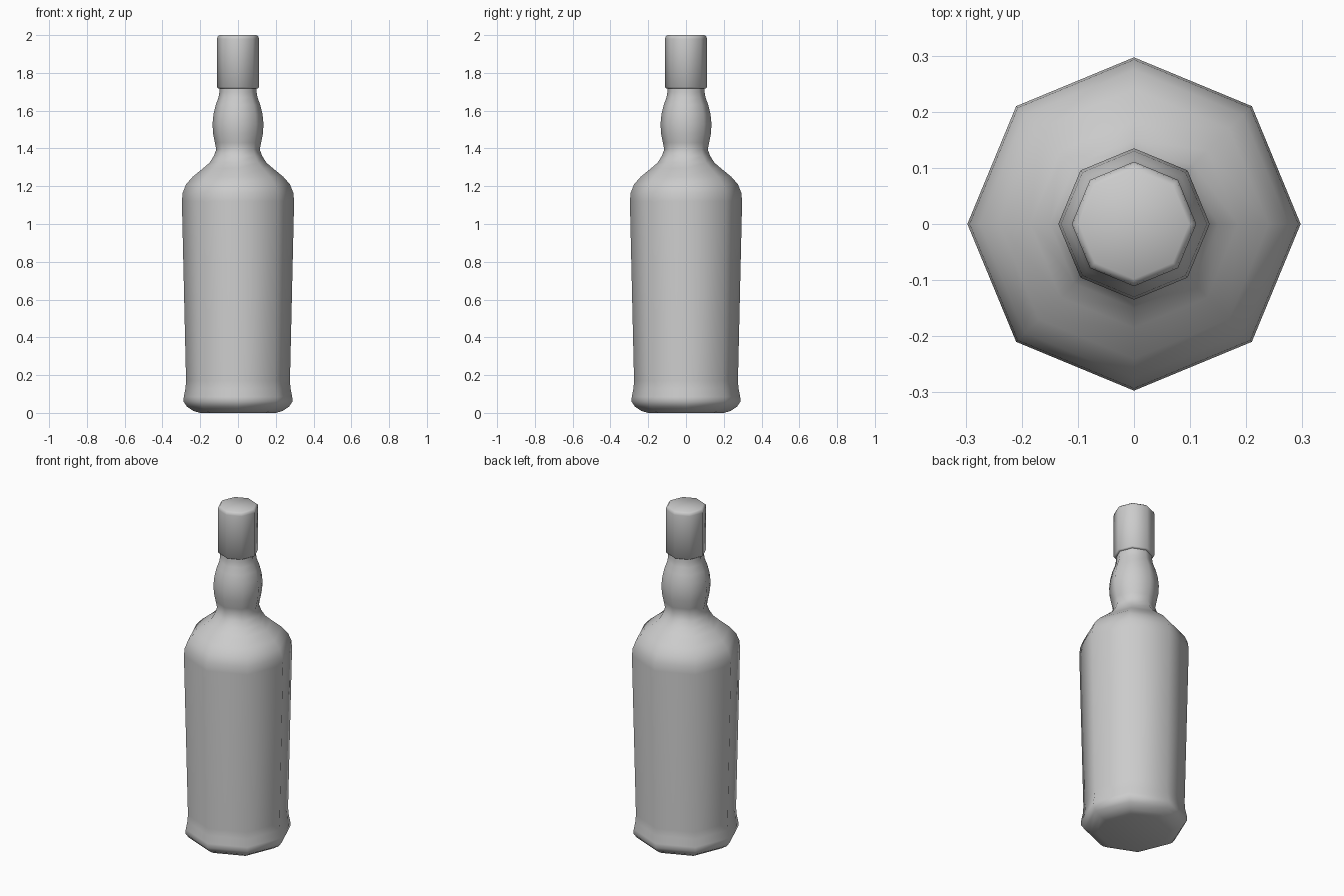
import bpy, bmesh
from math import cos, sin, tau

if "Cube" in bpy.data.objects:
    bpy.data.objects.remove(bpy.data.objects["Cube"])

SIDES = 8


def lathe(name, profile):
    """Revolve (radius, z) points into a closed eight-sided solid."""
    bm = bmesh.new()
    rings = [[bm.verts.new((r * cos(tau * i / SIDES), r * sin(tau * i / SIDES), z))
              for i in range(SIDES)] for r, z in profile]
    for low, high in zip(rings, rings[1:]):
        for i in range(SIDES):
            j = (i + 1) % SIDES
            bm.faces.new((low[i], low[j], high[j], high[i]))
    bm.faces.new(rings[0][::-1])
    bm.faces.new(rings[-1])
    mesh = bpy.data.meshes.new(name)
    bm.to_mesh(mesh)
    bm.free()
    obj = bpy.data.objects.new(name, mesh)
    bpy.context.collection.objects.link(obj)
    bpy.ops.object.select_all(action='DESELECT')
    obj.select_set(True)
    bpy.context.view_layer.objects.active = obj
    bpy.ops.object.shade_smooth_by_angle(angle=tau / 6)
    return obj


# Flared foot, tapered body, rounded shoulder and bulbous neck
lathe("bottle", [
    (0.20, 0.0), (0.235, 0.01), (0.27, 0.033), (0.289, 0.06), (0.287, 0.085),
    (0.278, 0.13), (0.275, 0.17), (0.297, 1.12), (0.293, 1.165), (0.275, 1.21),
    (0.24, 1.25), (0.185, 1.295), (0.15, 1.325), (0.128, 1.36), (0.115, 1.395),
    (0.122, 1.43), (0.132, 1.48), (0.135, 1.53), (0.13, 1.58), (0.118, 1.63),
    (0.103, 1.67), (0.098, 1.70), (0.098, 1.75)])

# Tall cap with a small bevel at the top
lathe("cap", [(0.104, 1.718), (0.111, 1.724), (0.111, 1.98), (0.108, 1.992), (0.098, 2.0)])
